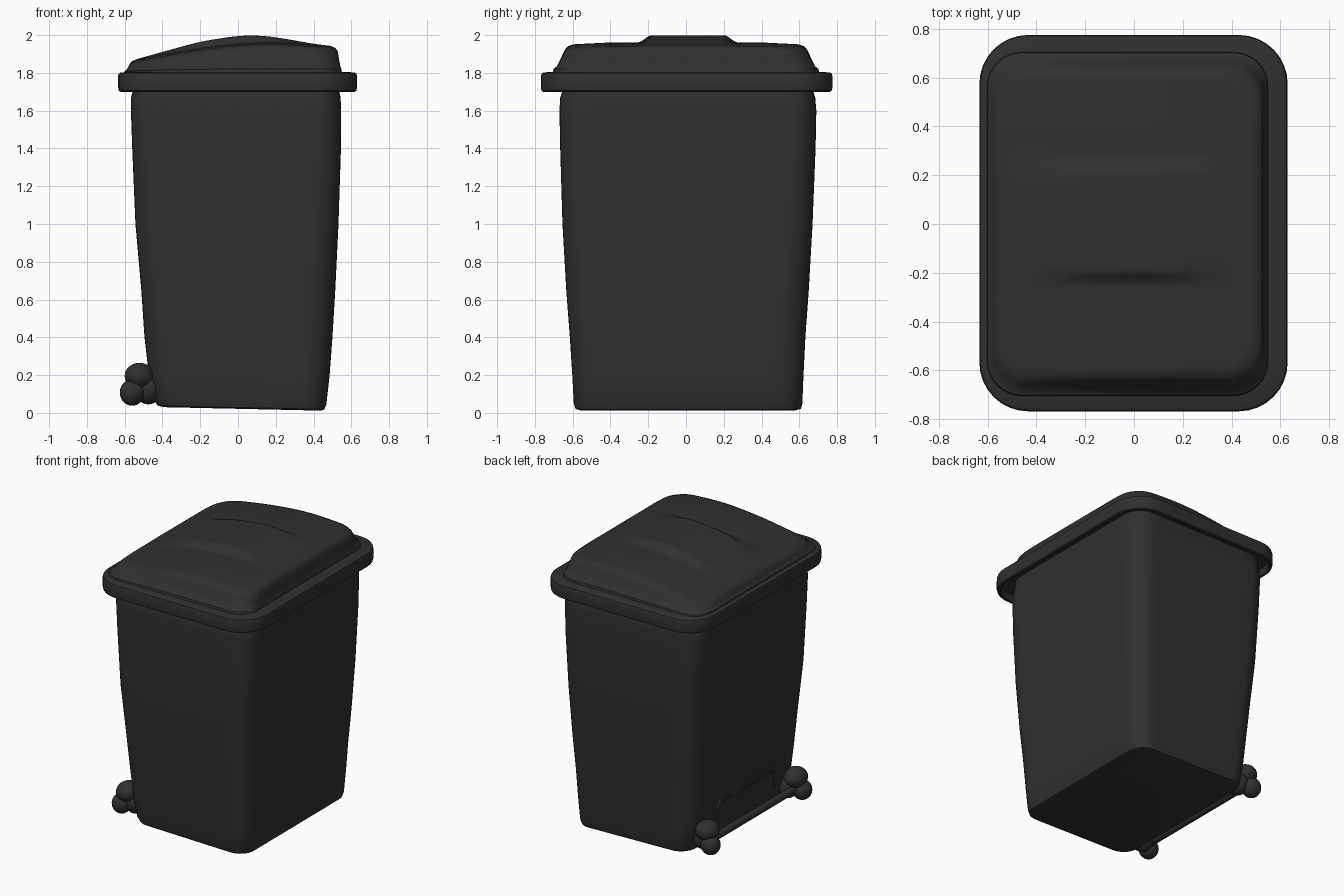
import bpy, bmesh, math
from mathutils import Vector

if "Cube" in bpy.data.objects:
    bpy.data.objects.remove(bpy.data.objects["Cube"])

black = bpy.data.materials.new("charcoal plastic")
black.diffuse_color = (0.03, 0.03, 0.03, 1)
black.use_nodes = True
black.node_tree.nodes["Principled BSDF"].inputs["Base Color"].default_value = black.diffuse_color


def rounded_loop(x0, x1, y0, y1, r, side=14, arc=8):
    """Points round a rounded rectangle, always the same count."""
    corners = [(x1 - r, y1 - r, 0), (x0 + r, y1 - r, 90),
               (x0 + r, y0 + r, 180), (x1 - r, y0 + r, 270)]
    arcs = [[(cx + r * math.cos(math.radians(a + 90 * i / arc)),
              cy + r * math.sin(math.radians(a + 90 * i / arc)))
             for i in range(arc + 1)] for cx, cy, a in corners]
    pts = []
    for i, c in enumerate(arcs):
        pts += c
        p, q = Vector(c[-1]), Vector(arcs[(i + 1) % 4][0])
        pts += [tuple(p.lerp(q, k / side)) for k in range(1, side)]
    return pts


def finish(name, bm, angle=40):
    bmesh.ops.recalc_face_normals(bm, faces=bm.faces)
    me = bpy.data.meshes.new(name)
    bm.to_mesh(me)
    bm.free()
    ob = bpy.data.objects.new(name, me)
    bpy.context.collection.objects.link(ob)
    me.materials.append(black)
    bpy.ops.object.select_all(action='DESELECT')
    ob.select_set(True)
    bpy.context.view_layer.objects.active = ob
    bpy.ops.object.shade_smooth_by_angle(angle=math.radians(angle))
    return ob


def loft(name, loops, angle=40):
    bm = bmesh.new()
    rings = [[bm.verts.new(p) for p in loop] for loop in loops]
    n = len(rings[0])
    for a, b in zip(rings, rings[1:]):
        for i in range(n):
            j = (i + 1) % n
            bm.faces.new((a[i], a[j], b[j], b[i]))
    bm.faces.new(rings[0])
    bm.faces.new(rings[-1])
    return finish(name, bm, angle)


def interp(table, x):
    """Smooth interpolation in a short table."""
    if x <= table[0][0]:
        return table[0][1]
    for (a, u), (b, v) in zip(table, table[1:]):
        if x <= b:
            return u + (v - u) * (x - a) / (b - a)
    return table[-1][1]


# Tapered body: z, x0, x1, y0, y1, corner radius
sections = [(0.015, -0.39, 0.44, -0.56, 0.58, 0.09),
            (0.022, -0.425, 0.457, -0.585, 0.608, 0.11),
            (0.05, -0.445, 0.468, -0.594, 0.616, 0.12),
            (0.20, -0.472, 0.485, -0.602, 0.622, 0.13),
            (0.40, -0.495, 0.50, -0.615, 0.632, 0.14),
            (0.65, -0.512, 0.515, -0.634, 0.65, 0.14),
            (1.00, -0.543, 0.532, -0.654, 0.67, 0.14),
            (1.40, -0.56, 0.545, -0.666, 0.686, 0.14),
            (1.60, -0.567, 0.546, -0.67, 0.69, 0.14),
            (1.67, -0.567, 0.543, -0.666, 0.684, 0.14),
            (1.71, -0.555, 0.533, -0.652, 0.672, 0.13),
            (1.77, -0.555, 0.533, -0.652, 0.672, 0.13)]
loops = []
for z, x0, x1, y0, y1, r in sections:
    tilt = 0.022 if z < 0.1 else 0  # underside rises slightly to the back
    loops.append([(x, y, z + tilt * (0.3 - x)) for x, y in rounded_loop(x0, x1, y0, y1, r)])
body = loft("body", loops)

# Shallow recess low on the wheel side
bm = bmesh.new()
bmesh.ops.create_cube(bm, size=1)
for v in bm.verts:
    v.co = (-0.535 + v.co.x * 0.14, v.co.y * (0.66 - 0.1 * v.co.z), 0.2 + v.co.z * 0.2)
cutter = finish("recess_cutter", bm)
cutter.hide_render = True
cutter.hide_viewport = True
cut = body.modifiers.new("recess", 'BOOLEAN')
cut.operation = 'DIFFERENCE'
cut.object = cutter

# Overhanging lid rim with a hollow underside: z, inset
rim = [(1.75, 0.085), (1.75, 0.03), (1.704, 0.022), (1.70, 0.012), (1.706, 0.003),
       (1.72, 0.0), (1.785, 0.0), (1.797, 0.004), (1.803, 0.014), (1.805, 0.10)]
loft("lid_rim", [[(x, y, z) for x, y in rounded_loop(
    -0.634 + d, 0.63 - d, -0.768 + d, 0.775 - d, 0.20 - d * 0.8)] for z, d in rim])

# Domed lid with raised middle band
side_top = [(-0.6, 1.852), (-0.56, 1.868), (-0.4, 1.897), (-0.2, 1.932), (0, 1.955),
            (0.12, 1.962), (0.25, 1.96), (0.4, 1.95), (0.55, 1.938)]
band = [(-0.54, 0), (-0.4, 0.014), (-0.2, 0.034), (0, 0.042), (0.12, 0.037),
        (0.25, 0.021), (0.36, 0.008), (0.45, 0)]


def lid_height(x, y):
    smooth = sum(interp(side_top, x + d) for d in (-0.06, -0.03, 0, 0.03, 0.06)) / 5
    lift = sum(interp(band, x + d) for d in (-0.05, 0, 0.05)) / 3
    t = min(max((0.265 - abs(y - 0.01)) / 0.07, 0), 1)
    edge = max(0, abs(y) - 0.4) * 0.05
    return smooth + lift * t * t * (3 - 2 * t) - edge


# Lid wall: height fraction, insets at -x, +x and both y sides
wall = [(-0.03, 0, 0, 0), (0.12, 0.003, 0.002, 0.004), (0.2, 0.012, 0.008, 0.02),
        (0.5, 0.022, 0.015, 0.042), (0.8, 0.032, 0.022, 0.062),
        (0.93, 0.042, 0.034, 0.078), (1.0, 0.065, 0.06, 0.105)]
loops = []
for f, a, b, c in wall:
    pts = rounded_loop(-0.602 + a, 0.55 - b, -0.705 + c, 0.705 - c, 0.14)
    loops.append([(x, y, 1.805 + f * (lid_height(x, y) - 1.805)) for x, y in pts])
outer = loops[-1]
for k in range(1, 40):
    s = 1 - k / 40
    ring = [(x * s, y * s) for x, y, _ in outer]
    loops.append([(x, y, lid_height(x, y)) for x, y in ring])
loft("lid_dome", loops)


def blob(name, centre, size):
    bm = bmesh.new()
    bmesh.ops.create_uvsphere(bm, u_segments=24, v_segments=16, radius=1)
    for v in bm.verts:
        v.co = Vector(centre) + Vector(v.co[i] * size[i] for i in range(3))
    return finish(name, bm, 80)


# Lumpy wheel mounts, one at each end of the axle
for label, s in (("left", -1), ("right", 1)):
    blob(label + "_wheel", (-0.56, s * 0.52, 0.108), (0.066, 0.065, 0.07))
    blob(label + "_wheel_hub", (-0.522, s * 0.50, 0.195), (0.078, 0.085, 0.07))
    blob(label + "_wheel_bracket", (-0.475, s * 0.48, 0.13), (0.075, 0.075, 0.085))

# Axle between the wheels
bm = bmesh.new()
bmesh.ops.create_cone(bm, cap_ends=True, segments=20, radius1=0.026, radius2=0.026, depth=1.0)
for v in bm.verts:
    x, y, z = v.co
    v.co = (-0.53 + x, z, 0.12 + y)
finish("axle", bm)
